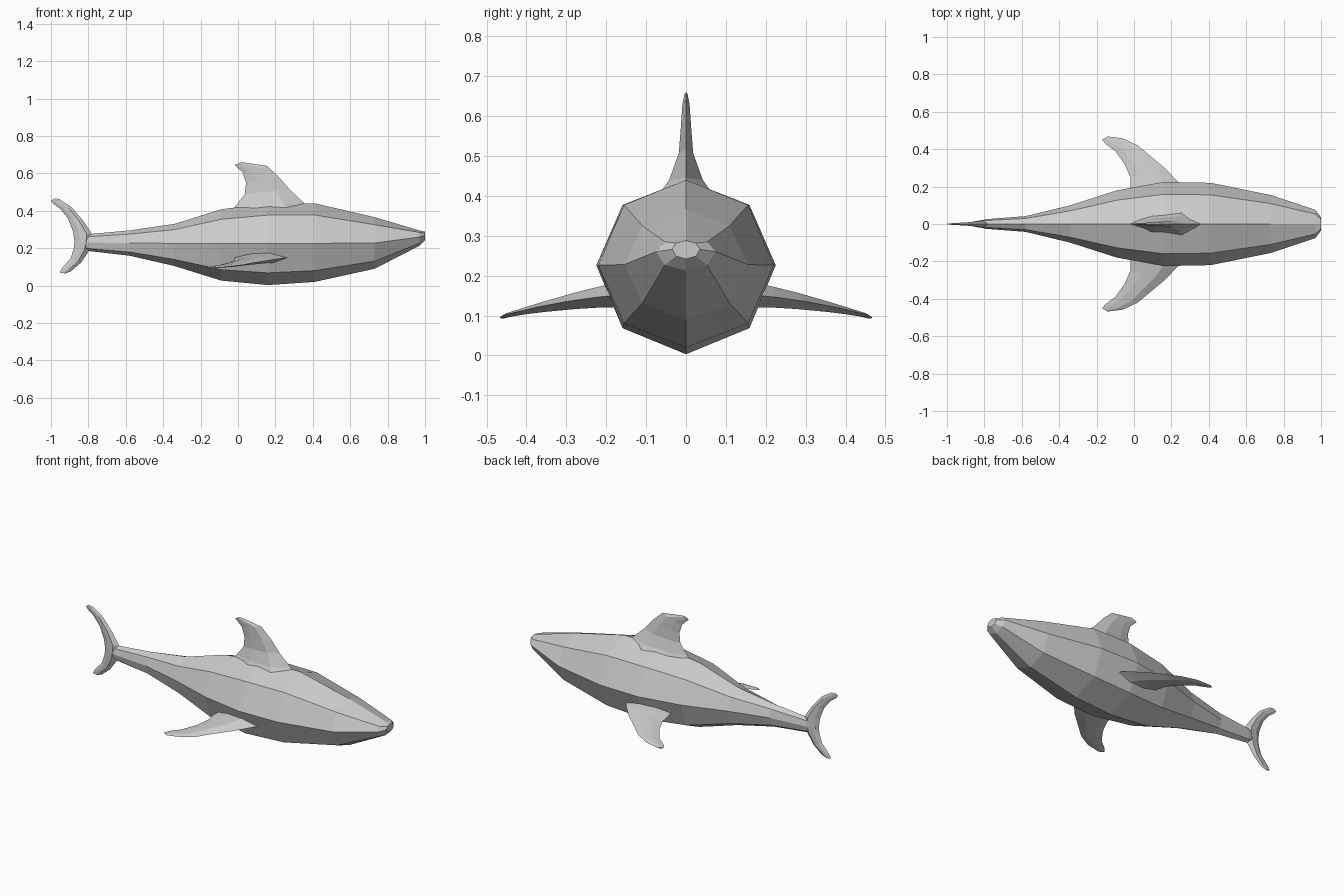
import bpy, bmesh, math
from mathutils import Vector


def loft(name, rings):
    """Skin a list of equal-length point rings and cap both ends."""
    bm = bmesh.new()
    vr = [[bm.verts.new(p) for p in ring] for ring in rings]
    n = len(vr[0])
    for a, b in zip(vr, vr[1:]):
        for i in range(n):
            j = (i + 1) % n
            bm.faces.new((a[i], a[j], b[j], b[i]))
    bm.faces.new(vr[0])
    bm.faces.new(vr[-1])
    bmesh.ops.recalc_face_normals(bm, faces=bm.faces)
    me = bpy.data.meshes.new(name)
    bm.to_mesh(me)
    bm.free()
    ob = bpy.data.objects.new(name, me)
    bpy.context.collection.objects.link(ob)
    return ob


def fin(name, sections, normal):
    """Each section: leading point, trailing point, half thickness."""
    nrm = Vector(normal).normalized()
    rings = []
    for lead, trail, t in sections:
        a, b = Vector(lead), Vector(trail)
        p, q = a.lerp(b, 0.3), a.lerp(b, 0.7)
        rings.append([a, p + nrm * t, q + nrm * t * 0.75, b,
                      q - nrm * t * 0.75, p - nrm * t])
    return loft(name, rings)


# Body: eight-sided rings (x, half width, bottom, middle, top)
stations = [
    (1.00, 0.035, 0.242, 0.266, 0.288), (0.97, 0.075, 0.213, 0.260, 0.295),
    (0.73, 0.155, 0.090, 0.228, 0.366), (0.41, 0.220, 0.020, 0.226, 0.440),
    (0.16, 0.225, 0.003, 0.226, 0.440), (-0.09, 0.180, 0.027, 0.226, 0.408),
    (-0.34, 0.100, 0.105, 0.226, 0.330), (-0.58, 0.042, 0.160, 0.228, 0.295),
    (-0.79, 0.026, 0.184, 0.230, 0.276), (-0.86, 0.010, 0.205, 0.230, 0.255),
]
rings = []
for x, w, lo, mid, hi in stations:
    ring = []
    for k in range(8):
        c, s = math.cos(k * math.pi / 4), math.sin(k * math.pi / 4)
        ring.append((x, w * c, mid + s * ((hi - mid) if s > 0 else (mid - lo))))
    rings.append(ring)
loft("body", rings)


def upright(rows):
    return [((lx, 0, lz), (tx, 0, tz), t) for lx, lz, tx, tz, t in rows]


# Dorsal fin
fin("dorsal_fin", upright([
    (0.40, 0.40, -0.05, 0.38, 0.075), (0.35, 0.445, -0.01, 0.43, 0.042),
    (0.275, 0.515, 0.037, 0.49, 0.018), (0.22, 0.58, 0.043, 0.55, 0.013),
    (0.155, 0.64, 0.025, 0.605, 0.009), (0.02, 0.66, -0.018, 0.645, 0.004),
]), (0, 1, 0))

# Tail fin, lower tip to upper tip
fin("tail_fin", upright([
    (-0.925, 0.065, -0.955, 0.07, 0.003), (-0.895, 0.075, -0.94, 0.095, 0.006),
    (-0.84, 0.122, -0.895, 0.145, 0.011), (-0.80, 0.18, -0.878, 0.20, 0.018),
    (-0.785, 0.23, -0.874, 0.235, 0.021), (-0.78, 0.275, -0.882, 0.29, 0.018),
    (-0.83, 0.35, -0.91, 0.36, 0.012), (-0.89, 0.42, -0.95, 0.41, 0.008),
    (-0.955, 0.463, -0.99, 0.44, 0.005), (-0.98, 0.466, -1.00, 0.455, 0.003),
]), (0, 1, 0))

# Pectoral fins: (lead x, lead y, trail x, trail y, z, half thickness)
pectoral = [
    (0.31, 0.13, -0.01, 0.13, 0.155, 0.036), (0.235, 0.225, -0.02, 0.20, 0.146, 0.026),
    (0.17, 0.295, -0.02, 0.25, 0.136, 0.020), (0.08, 0.37, -0.05, 0.32, 0.122, 0.013),
    (0.02, 0.42, -0.10, 0.39, 0.110, 0.008), (-0.06, 0.458, -0.155, 0.43, 0.101, 0.005),
    (-0.14, 0.468, -0.17, 0.452, 0.095, 0.003),
]
for side, label in ((1, "left"), (-1, "right")):
    fin("pectoral_fin_" + label,
        [((lx, side * ly, z), (tx, side * ty, z), t)
         for lx, ly, tx, ty, z, t in pectoral],
        (0, side * 0.15, 1))
